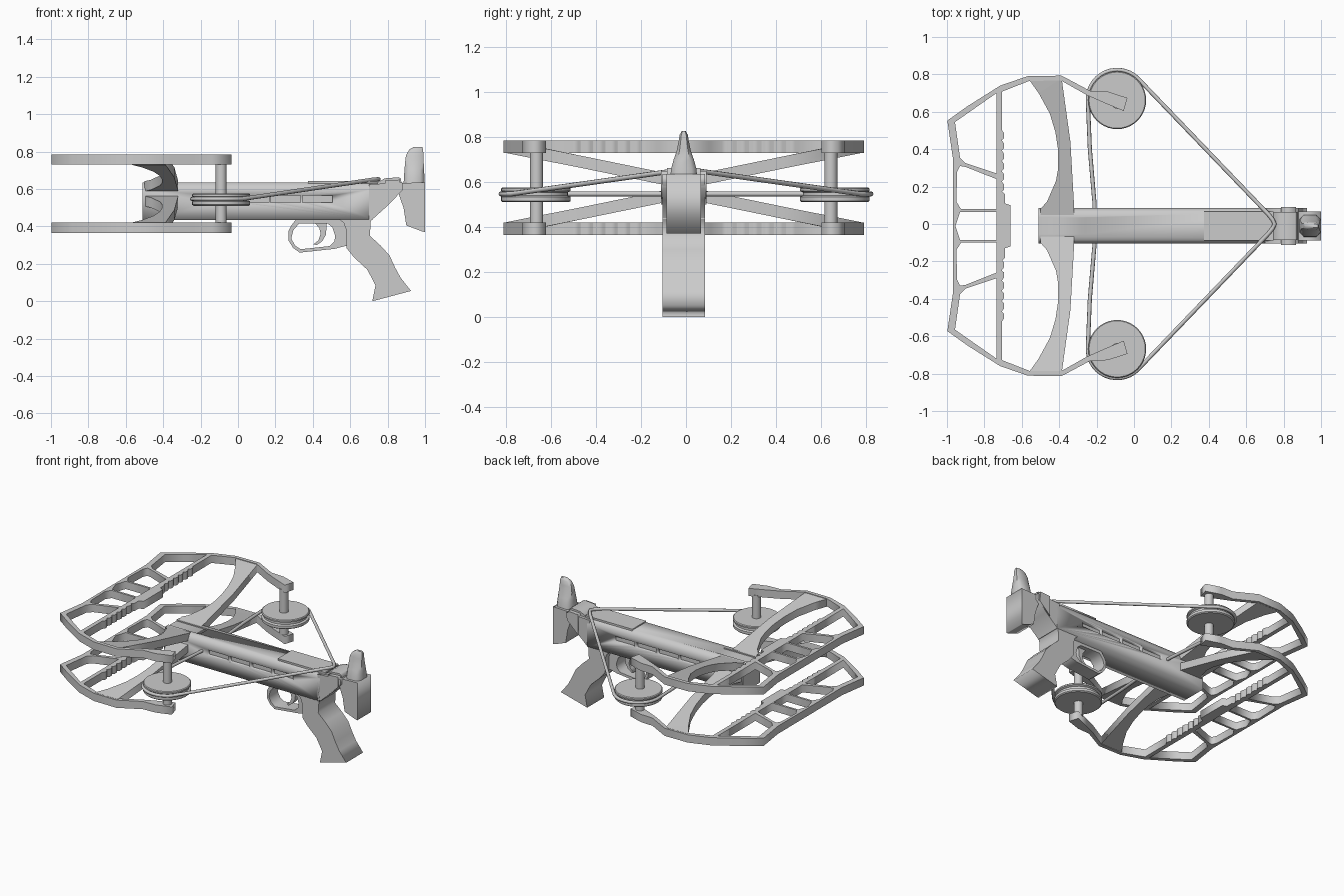
import bpy, bmesh
from math import pi, sin, cos, radians
from mathutils import Vector

if "Cube" in bpy.data.objects:
    bpy.data.objects.remove(bpy.data.objects["Cube"])

YC = -0.01   # centre plane of frame and stock
ROT = {'Z': (0, 0, 0), 'Y': (pi / 2, 0, 0), 'X': (pi / 2, 0, pi / 2)}


def prism(name, loops, axis, a, b):
    """Extrude 2D outlines (the first is the border, the rest are holes) from a to b along an axis."""
    cu = bpy.data.curves.new(name, 'CURVE')
    cu.dimensions, cu.fill_mode, cu.extrude = '2D', 'BOTH', abs(b - a) / 2
    for pts in loops:
        sp = cu.splines.new('POLY')
        sp.points.add(len(pts) - 1)
        for p, q in zip(sp.points, pts):
            p.co = (q[0], q[1], 0, 1)
        sp.use_cyclic_u = True
    ob = bpy.data.objects.new(name, cu)
    bpy.context.collection.objects.link(ob)
    ob.rotation_euler = ROT[axis]
    ob.location['XYZ'.index(axis)] = (a + b) / 2
    bpy.ops.object.select_all(action='DESELECT')
    ob.select_set(True)
    bpy.context.view_layer.objects.active = ob
    bpy.ops.object.convert(target='MESH')
    ob = bpy.context.view_layer.objects.active
    bpy.ops.object.transform_apply(location=True, rotation=True, scale=True)
    bm = bmesh.new()
    bm.from_mesh(ob.data)
    bmesh.ops.remove_doubles(bm, verts=bm.verts, dist=1e-5)
    bmesh.ops.recalc_face_normals(bm, faces=bm.faces)
    bm.to_mesh(ob.data)
    bm.free()
    return ob


def loft(name, rings, closed=False, smooth=40):
    """Skin rings of equal vertex count, capping the ends unless closed."""
    bm = bmesh.new()
    rs = [[bm.verts.new(p) for p in r] for r in rings]
    n = len(rs[0])
    for r, s in zip(rs, rs[1:] + ([rs[0]] if closed else [])):
        for i in range(n):
            bm.faces.new((r[i], r[(i + 1) % n], s[(i + 1) % n], s[i]))
    if not closed:
        bm.faces.new(rs[0])
        bm.faces.new(rs[-1])
    bmesh.ops.recalc_face_normals(bm, faces=bm.faces)
    me = bpy.data.meshes.new(name)
    bm.to_mesh(me)
    bm.free()
    ob = bpy.data.objects.new(name, me)
    bpy.context.collection.objects.link(ob)
    bpy.ops.object.select_all(action='DESELECT')
    ob.select_set(True)
    bpy.context.view_layer.objects.active = ob
    bpy.ops.object.shade_smooth_by_angle(angle=radians(smooth))
    return ob


def circle(x, y, z, r, n):
    return [(x + r * cos(2 * pi * i / n), y + r * sin(2 * pi * i / n), z) for i in range(n)]


def flip(pts):
    return [(x, -y) for x, y in reversed(pts)]


def shift(pts):
    return [(x, y + YC) for x, y in pts]


# Bow frame: one outline with five windows, used for both layers
outer = [(-.968, .36), (-.998, .563), (-.89, .64), (-.715, .75), (-.567, .801), (-.387, .803),
         (-.235, .722), (-.14, .718), (-.035, .684)]
inner = [(-.055, .614), (-.16, .658), (-.25, .698), (-.39, .777), (-.56, .775), (-.705, .718)]
grip_teeth = []
for i in range(6):
    y = .51 - i * .055
    grip_teeth += [(-.705, y), (-.694, y - .015), (-.694, y - .04), (-.705, y - .05)]
half = outer + inner + grip_teeth + [(-.69, .17), (-.69, .12), (-.66, .11)]
big = [(-.957, .555), (-.735, .71), (-.735, .28), (-.9, .335), (-.93, .365)]
small = [(-.945, .29), (-.93, .32), (-.9, .315), (-.735, .25), (-.735, .09), (-.925, .09), (-.95, .13)]
middle = [(-.955, 0), (-.93, .075), (-.735, .075), (-.735, -.075), (-.93, -.075)]
loops = [shift(l) for l in (half + flip(half), big, flip(big), small, flip(small), middle)]
prism('upper_frame', loops, 'Z', .73, .785)
prism('lower_frame', loops, 'Z', .365, .42)

# Sloping arms joining both frame layers to the stock
arm = [(-.567, .79), (-.51, .71), (-.45, .6), (-.42, .5), (-.405, .4), (-.405, .31), (-.417, .24),
       (-.465, .13), (-.5, .09), (-.5, .05), (-.32, .05), (-.32, .1), (-.34, .45), (-.387, .79)]
for side, s in (('left', 1), ('right', -1)):
    for level, t in (('upper', 1), ('lower', -1)):
        mid = .575 + t * .181
        ob = prism(f'{level}_arm_{side}', [shift(arm if s > 0 else flip(arm))], 'Z', mid - .027, mid + .027)
        for v in ob.data.vertices:
            v.co.z -= t * .205 * max(0, .78 - abs(v.co.y - YC))

# Pulleys on their axles
for side, s in (('left', 1), ('right', -1)):
    y = s * .665 - .003
    prof = [(.148, .51), (.155, .516), (.155, .534), (.142, .54), (.142, .554), (.155, .56), (.155, .57), (.15, .575)]
    loft(f'pulley_{side}', [circle(-.09, y, z, r, 40) for r, z in prof])
    y = s * .655 + YC
    loft(f'axle_{side}', [circle(-.09, y, z, .029, 20) for z in (.41, .74)])

# Bowstring: one closed loop round both pulleys and behind the latch
path = [Vector((.752, 0, .652)), Vector((.742, .022, .652)), Vector((.72, .05, .65))]
for i in range(15):
    a = radians(44 + i * 10)
    path.append(Vector((-.09 + .157 * cos(a), .667 + .157 * sin(a), .547)))
path += [Vector((-.236, .4, .547)), Vector((-.212, .12, .547)), Vector((-.208, 0, .547))]
path += [Vector((p.x, -p.y, p.z)) for p in path[-2:0:-1]]
rings = []
for i, p in enumerate(path):
    d = (path[(i + 1) % len(path)] - path[i - 1]).normalized()
    side = d.cross(Vector((0, 0, 1))).normalized()
    up = side.cross(d)
    rings.append([p + .011 * (cos(k * pi / 4) * side + sin(k * pi / 4) * up) for k in range(8)])
loft('bowstring', rings, closed=True, smooth=60)

# Stock with a chamfered top and an arrow channel at the nose
sec = [(-.095, .435), (.095, .435), (.095, .6), (.075, .635), (-.075, .635), (-.095, .6)]
stock = prism('stock', [[(y + YC, z) for y, z in sec]], 'X', -.51, .72)

# Recessed side slots and nose channel, cut from the stock
cutters = []
for s in (1, -1):
    for i in range(4):
        x = -.165 + i * .17
        y = YC + s * .095
        rect = [(x, .528), (x + .16, .528), (x + .16, .566), (x, .566)]
        cutters.append(prism('slot_cutter', [rect], 'Y', y - .022, y + .022))
rect = [(-.6, .627), (-.26, .627), (-.26, .7), (-.6, .7)]
cutters.append(prism('channel_cutter', [rect], 'Y', YC - .045, YC + .045))
for c in cutters:
    m = stock.modifiers.new('cut', 'BOOLEAN')
    m.operation, m.object, m.solver = 'DIFFERENCE', c, 'EXACT'
    bpy.context.view_layer.objects.active = stock
    bpy.ops.object.modifier_apply(modifier=m.name)
    bpy.data.objects.remove(c)

# Rear body and pistol grip as one side profile
grip = [(.7, .625), (.88, .635), (.88, .595), (.81, .52), (.71, .43), (.705, .35), (.76, .3), (.81, .245),
        (.84, .18), (.87, .125), (.925, .055), (.718, 0), (.735, .085), (.715, .125), (.69, .17), (.62, .235),
        (.58, .285), (.577, .385), (.565, .42), (.54, .438), (.7, .438)]
prism('pistol_grip', [grip], 'Y', YC - .095, YC + .095)

# Latch plate and rear housing on top
plate = [(.375, -.078), (.745, -.078), (.745, .078), (.375, .078)]
prism('latch_plate', [shift(plate)], 'Z', .625, .643)
housing = [(.74, .61), (.745, .635), (.785, .657), (.86, .663), (.872, .655), (.875, .6)]
prism('rear_housing', [housing], 'Y', YC - .075, YC + .075)
collar = [(.785, .5), (.785, .645), (.865, .65), (.867, .58)]
prism('rear_collar', [collar], 'Y', YC - .102, YC + .102)

# Butt plate and tapered cheek rest
butt = [(.86, .57), (.88, .632), (1, .636), (1, .37), (.985, .373), (.9, .405), (.885, .5)]
prism('butt', [butt], 'Y', YC - .077, YC + .077)
rings = []
for z, x0, x1, h in ((.62, .885, .998, .06), (.66, .887, .997, .056), (.7, .89, .995, .045), (.74, .893, .993, .031),
                     (.78, .898, .991, .023), (.81, .915, .99, .018), (.826, .94, .985, .009)):
    c, w, k = (x0 + x1) / 2, (x1 - x0) / 2, .6
    corner = [(1, -k), (1, k), (k, 1), (-k, 1), (-1, k), (-1, -k), (-k, -1), (k, -1)]
    rings.append([(c + w * u, YC + h * v, z) for u, v in corner])
loft('cheek_rest', rings, smooth=50)

# Trigger guard and trigger
guard = [(.31, .437), (.285, .405), (.27, .375), (.27, .325), (.295, .285), (.33, .26), (.515, .28), (.585, .298),
         (.585, .437)]
hole = [(.325, .415), (.295, .378), (.285, .335), (.305, .298), (.335, .278), (.49, .295), (.515, .32),
        (.52, .35), (.505, .395), (.48, .415)]
prism('trigger_guard', [guard, hole], 'Y', YC - .05, YC + .05)
trigger = [(.41, .42), (.475, .42), (.47, .355), (.45, .32), (.42, .3), (.404, .305), (.43, .325), (.442, .36),
           (.435, .39)]
prism('trigger', [trigger], 'Y', YC - .02, YC + .02)
